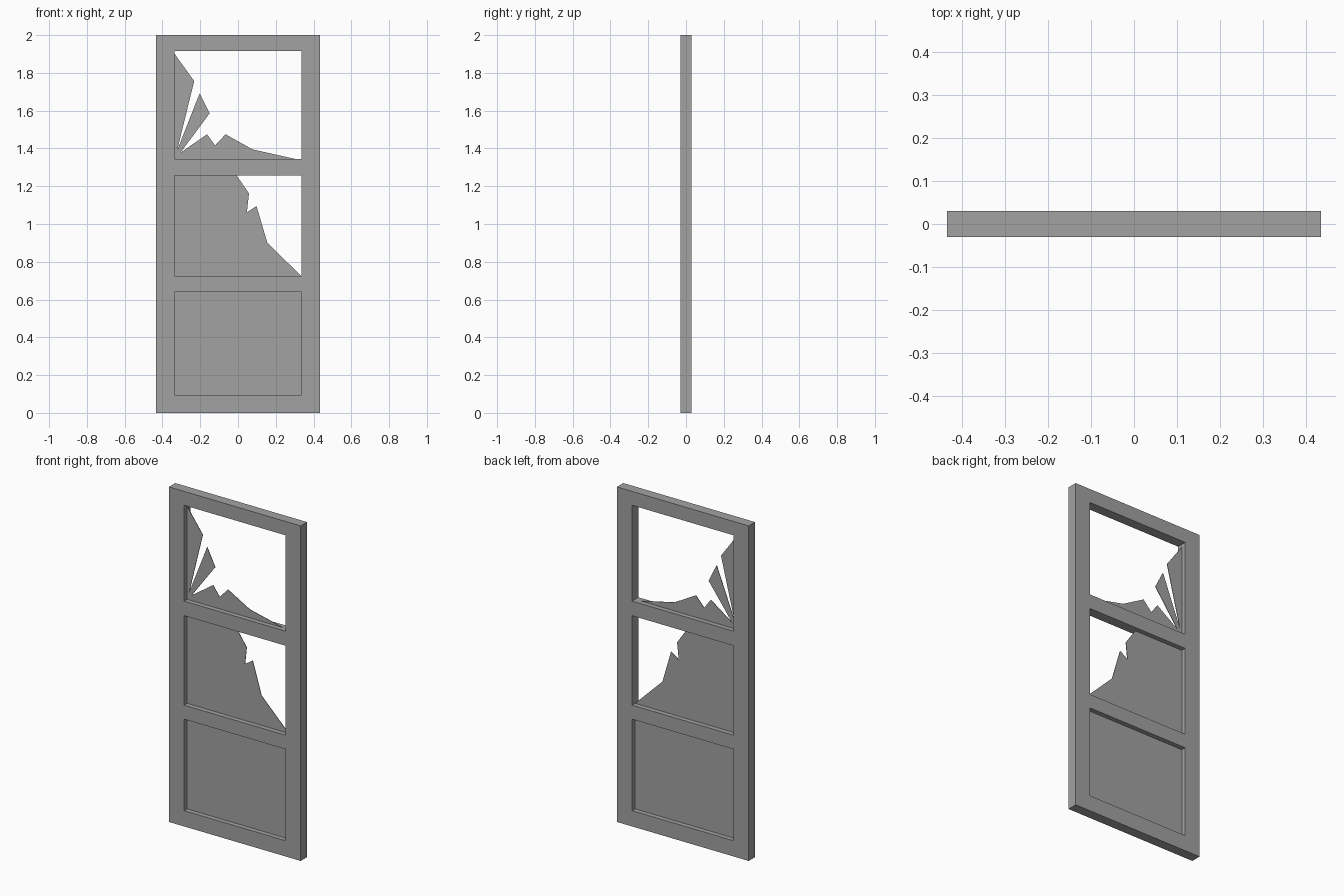
import bpy
import bmesh

cube = bpy.data.objects.get("Cube")
if cube:
    bpy.data.objects.remove(cube, do_unlink=True)


def make_material(name, colour):
    mat = bpy.data.materials.new(name)
    mat.use_nodes = True
    mat.diffuse_color = colour
    for node in mat.node_tree.nodes:
        if node.type == 'BSDF_PRINCIPLED':
            node.inputs["Base Color"].default_value = colour
    return mat


grey = make_material("plain_grey", (0.36, 0.36, 0.36, 1))


def make_slab(name, outlines, thickness):
    """Flat outlines in the x-z plane, thickened evenly about y = 0."""
    bm = bmesh.new()
    for outline in outlines:
        bm.faces.new([bm.verts.new((x, 0, z)) for x, z in outline])
    bmesh.ops.remove_doubles(bm, verts=bm.verts, dist=0.0001)
    bmesh.ops.recalc_face_normals(bm, faces=bm.faces)
    mesh = bpy.data.meshes.new(name)
    bm.to_mesh(mesh)
    bm.free()
    mesh.materials.append(grey)
    obj = bpy.data.objects.new(name, mesh)
    bpy.context.collection.objects.link(obj)
    solid = obj.modifiers.new("Thickness", 'SOLIDIFY')
    solid.thickness = thickness
    solid.offset = 0
    return obj


def rect(x0, x1, z0, z1):
    return [(x0, z0), (x1, z0), (x1, z1), (x0, z1)]


# Door frame: a grid of cells with the three openings left out
outer, inner = 0.435, 0.335
xs = [-outer, -inner, inner, outer]
zs = [0, 0.094, 0.64, 0.724, 1.258, 1.345, 1.917, 2]
cells = [rect(xs[i], xs[i + 1], zs[j], zs[j + 1])
         for i in range(3) for j in range(7)
         if not (i == 1 and j % 2 == 1)]
make_slab("door_frame", cells, 0.06)

# Whole lower pane
glass = 0.003
make_slab("lower_pane", [rect(-inner, inner, zs[1], zs[2])], glass)

# Middle pane with its upper corner broken off
make_slab("middle_broken_pane", [[
    (-inner, zs[3]), (inner, zs[3]), (0.155, 0.902), (0.098, 1.095),
    (0.047, 1.061), (0.058, 1.162), (-0.008, zs[4]), (-inner, zs[4])]], glass)

# Upper pane: only jagged shards remain around the lower corner
make_slab("upper_broken_pane", [[
    (-inner, zs[5]), (0.30, zs[5]), (0.077, 1.395), (-0.066, 1.475),
    (-0.121, 1.416), (-0.164, 1.475), (-0.305, 1.377), (-0.15, 1.586),
    (-0.203, 1.692), (-0.322, 1.39), (-0.232, 1.757), (-inner, 1.90)]], glass)
